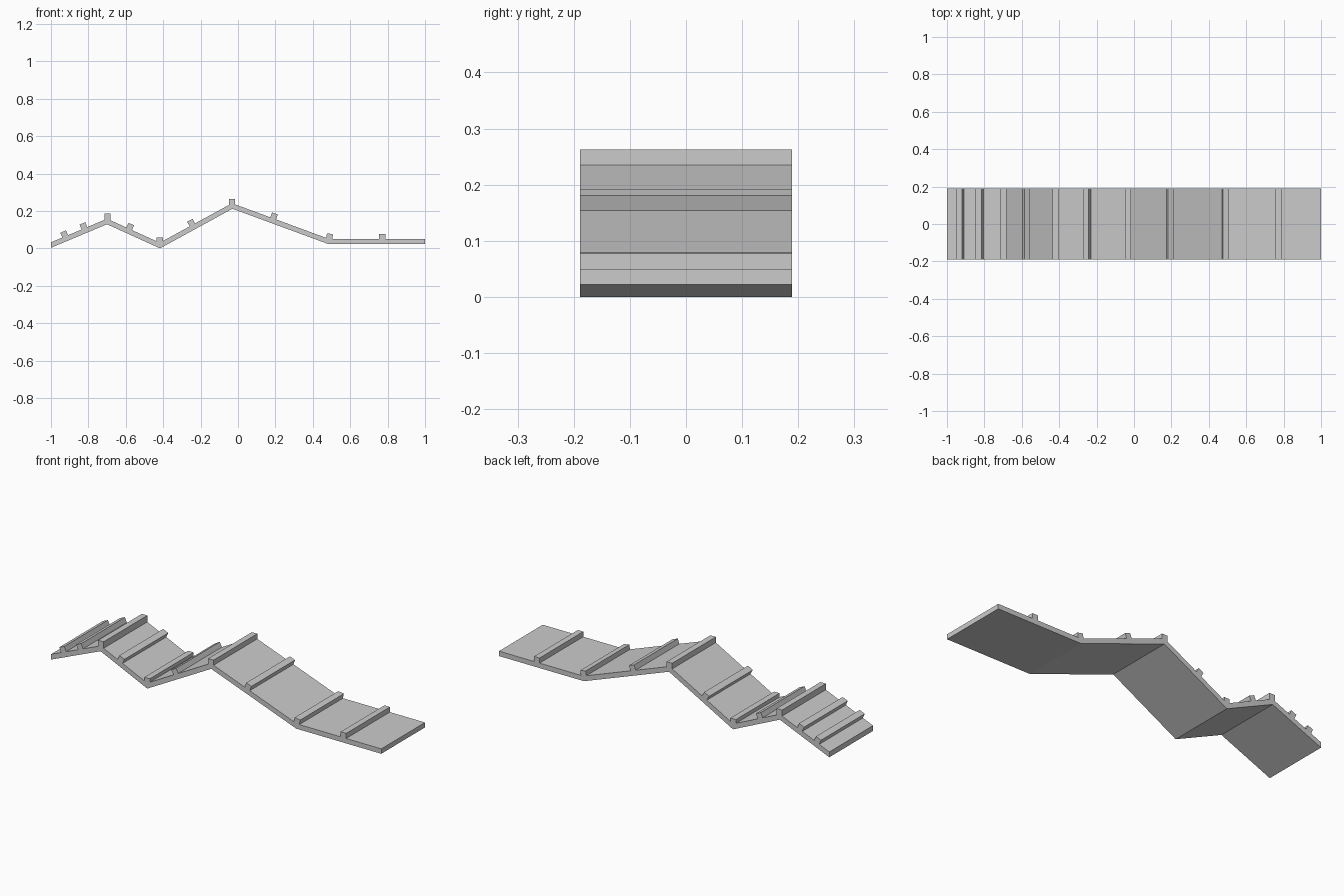
import bpy, bmesh
from math import atan2, radians
from mathutils import Vector, Matrix

if "Cube" in bpy.data.objects:
    bpy.data.objects.remove(bpy.data.objects["Cube"])

HALF = 0.189      # half width of the ramp
T = 0.027         # board thickness

# Top line of the folded walkway (x, z)
TOP = [Vector(p) for p in [(-1, 0.032), (-0.70, 0.158), (-0.418, 0.03),
                           (-0.032, 0.241), (0.49, 0.049), (1, 0.049)]]


def prism(name, pts):
    """Extrude an x-z outline across the ramp width."""
    bm = bmesh.new()
    face = bm.faces.new([bm.verts.new((x, -HALF, z)) for x, z in pts])
    ext = bmesh.ops.extrude_face_region(bm, geom=[face])
    verts = [v for v in ext["geom"] if isinstance(v, bmesh.types.BMVert)]
    bmesh.ops.translate(bm, verts=verts, vec=(0, 2 * HALF, 0))
    bmesh.ops.recalc_face_normals(bm, faces=bm.faces)
    me = bpy.data.meshes.new(name)
    bm.to_mesh(me)
    bm.free()
    ob = bpy.data.objects.new(name, me)
    bpy.context.collection.objects.link(ob)
    return ob


def slope(i):
    d = TOP[i + 1] - TOP[i]
    return atan2(d.y, d.x)


# Walkway board: mitred underside, vertical ends
dirs = [(b - a).normalized() for a, b in zip(TOP, TOP[1:])]
norms = [Vector((-d.y, d.x)) for d in dirs]
under = [TOP[0] - Vector((0, T / norms[0].y))]
for p, n0, n1 in zip(TOP[1:-1], norms, norms[1:]):
    m = (n0 + n1).normalized()
    under.append(p - m * (T / m.dot(n0)))
under.append(TOP[-1] - Vector((0, T / norms[-1].y)))
prism("walkway_board", TOP + under[::-1])

# Cross cleats: (x, segment, tilt); tilt None follows the segment slope
CLEATS = [(-0.924, 0, None), (-0.821, 0, None), (-0.698, 1, 0),
          (-0.582, 1, None), (-0.418, 2, 0), (-0.244, 2, None),
          (-0.032, 3, 0), (0.188, 3, None), (0.487, 3, radians(-10)),
          (0.771, 4, 0)]
for k, (x, seg, tilt) in enumerate(CLEATS):
    ang = slope(seg) if tilt is None else tilt
    a, b = TOP[seg], TOP[seg + 1]
    z = a.y + (b.y - a.y) * (x - a.x) / (b.x - a.x)
    top = 0.022 if k == 6 else 0.028
    rot = Matrix.Rotation(ang, 2)
    box = [(-0.0165, -0.012), (0.0165, -0.012), (0.0165, top), (-0.0165, top)]
    prism(f"cleat_{k + 1}", [rot @ Vector(c) + Vector((x, z)) for c in box])
